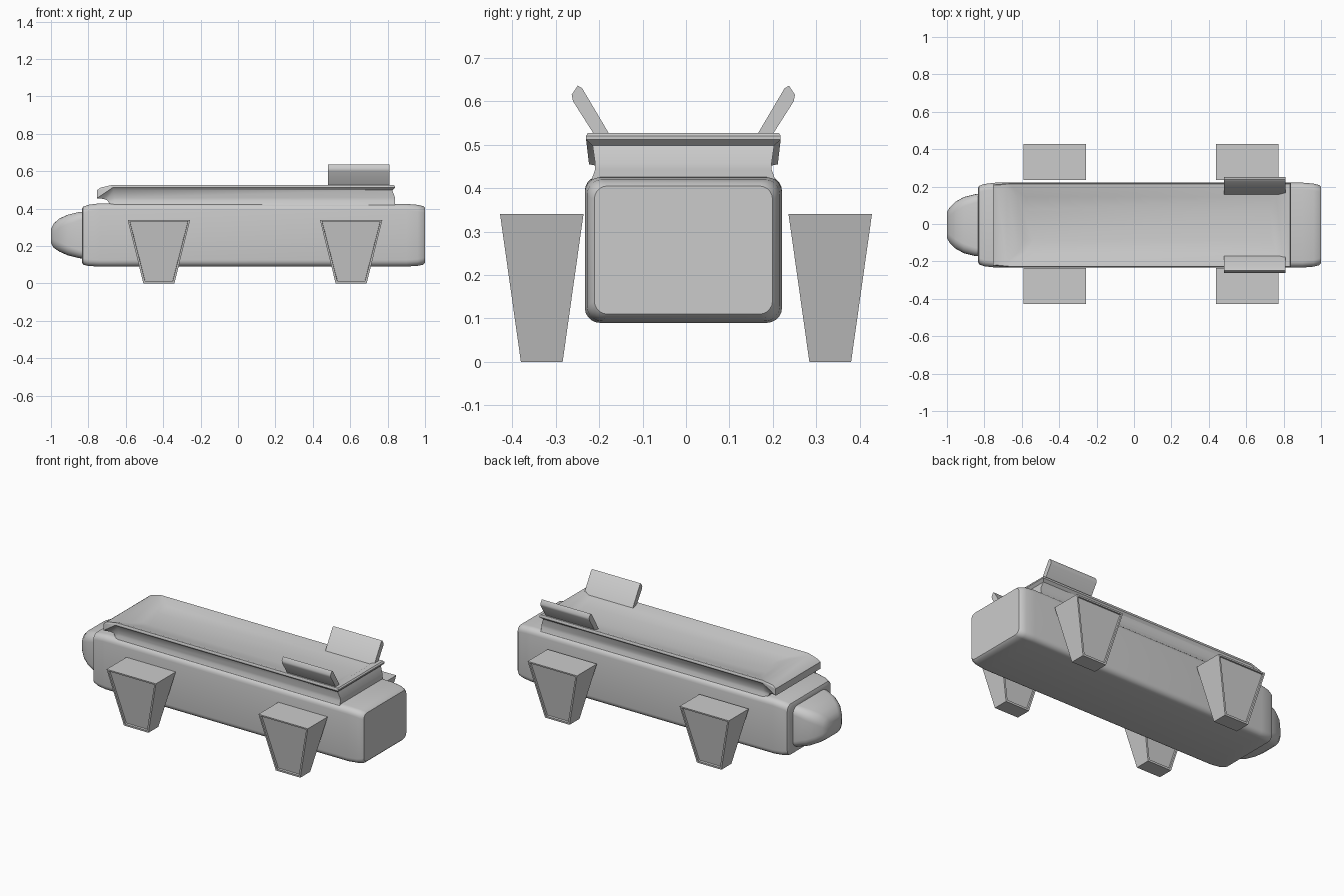
import bpy, bmesh, math
from mathutils import Vector

if "Cube" in bpy.data.objects:
    bpy.data.objects.remove(bpy.data.objects["Cube"])

YC = -0.006  # hull centre line


def finish(name, bm, angle=35):
    bmesh.ops.remove_doubles(bm, verts=bm.verts, dist=1e-5)
    bmesh.ops.recalc_face_normals(bm, faces=bm.faces)
    me = bpy.data.meshes.new(name)
    bm.to_mesh(me)
    bm.free()
    ob = bpy.data.objects.new(name, me)
    bpy.context.collection.objects.link(ob)
    bpy.ops.object.select_all(action='DESELECT')
    ob.select_set(True)
    bpy.context.view_layer.objects.active = ob
    bpy.ops.object.shade_smooth_by_angle(angle=math.radians(angle))
    return ob


def loft(name, rings, angle=35):
    """Skin a list of equal-length point rings and cap both ends."""
    bm = bmesh.new()
    vs = [[bm.verts.new(p) for p in r] for r in rings]
    n = len(vs[0])
    for a, b in zip(vs, vs[1:]):
        for i in range(n):
            j = (i + 1) % n
            bm.faces.new((a[i], a[j], b[j], b[i]))
    bm.faces.new(vs[0])
    bm.faces.new(vs[-1])
    return finish(name, bm, angle)


def section(x, hy, z0, z1, r, seg=5):
    """Rounded rectangle across the x axis."""
    pts = []
    for k, (sy, z) in enumerate(((1, z1 - r), (-1, z1 - r), (-1, z0 + r), (1, z0 + r))):
        for i in range(seg + 1):
            a = math.pi / 2 * (k + i / seg)
            pts.append((x, YC + sy * (hy - r) + r * math.cos(a), z + r * math.sin(a)))
    return pts


# Hull
loft("hull", [section(*s) for s in (
    (-0.835, 0.195, 0.115, 0.395, 0.03), (-0.828, 0.21, 0.10, 0.41, 0.035),
    (-0.80, 0.22, 0.093, 0.42, 0.035), (-0.74, 0.227, 0.09, 0.428, 0.035),
    (0.90, 0.227, 0.09, 0.425, 0.035), (0.96, 0.222, 0.094, 0.42, 0.035),
    (0.99, 0.214, 0.10, 0.413, 0.035), (1.0, 0.205, 0.11, 0.405, 0.03))], 40)

# Nose
loft("nose", [section(*s) for s in (
    (-0.80, 0.168, 0.13, 0.385, 0.04), (-0.85, 0.165, 0.135, 0.382, 0.045),
    (-0.91, 0.15, 0.15, 0.367, 0.05), (-0.955, 0.125, 0.17, 0.347, 0.05),
    (-0.985, 0.095, 0.19, 0.32, 0.045), (-1.0, 0.07, 0.215, 0.29, 0.03))], 60)


# Dished tray on a tapered neck, with a drooping lip at the -x end
def tray_ring(xl, zl, xm, xr, hy, z):
    h = hy * 0.97
    return [(xl, YC - h, zl), (xm, YC - hy, z), (xr, YC - hy, z),
            (xr, YC + hy, z), (xm, YC + hy, z), (xl, YC + h, zl)]


loft("tray", [tray_ring(*t) for t in (
    (-0.69, 0.41, -0.66, 0.84, 0.215, 0.41), (-0.69, 0.43, -0.66, 0.84, 0.203, 0.443),
    (-0.70, 0.445, -0.66, 0.84, 0.203, 0.457), (-0.72, 0.452, -0.665, 0.825, 0.209, 0.498),
    (-0.755, 0.455, -0.67, 0.84, 0.224, 0.512), (-0.755, 0.497, -0.67, 0.84, 0.224, 0.52),
    (-0.735, 0.512, -0.67, 0.833, 0.220, 0.527), (-0.68, 0.522, -0.65, 0.80, 0.205, 0.525),
    (-0.62, 0.508, -0.58, 0.76, 0.15, 0.506), (-0.59, 0.498, -0.54, 0.73, 0.08, 0.494))], 30)

# Raised side flaps
prof = ((0.165, 0.515), (0.233, 0.630), (0.243, 0.636), (0.257, 0.615), (0.254, 0.600), (0.200, 0.515))
for side, label in ((-1, "front"), (1, "back")):
    loft(label + "_flap", [[(x, YC + side * y, z) for y, z in prof] for x in (0.48, 0.81)], 50)

# Tapered legs with recessed panels
for cx, end in ((-0.423, "left"), (0.605, "right")):
    for side, label in ((-1, "front"), (1, "back")):
        bm = bmesh.new()
        rings = []
        for z, hx, hy in ((0, 0.083, 0.048), (0.34, 0.167, 0.096)):
            rings.append([bm.verts.new((cx + sx * hx, side * 0.332 + sy * hy, z))
                          for sx, sy in ((-1, -1), (1, -1), (1, 1), (-1, 1))])
        a, b = rings
        bm.faces.new(a)
        bm.faces.new(b)
        walls = [bm.faces.new((a[i], a[(i + 1) % 4], b[(i + 1) % 4], b[i])) for i in range(4)]
        bmesh.ops.recalc_face_normals(bm, faces=bm.faces)
        panels = [walls[0], walls[2]]
        bmesh.ops.inset_individual(bm, faces=panels, thickness=0.015)
        for f in panels:
            n = Vector(f.normal)
            r = bmesh.ops.inset_individual(bm, faces=[f], thickness=0.0005)
            bmesh.ops.translate(bm, verts=f.verts, vec=-0.012 * n)
        finish(label + "_" + end + "_leg", bm, 20)
